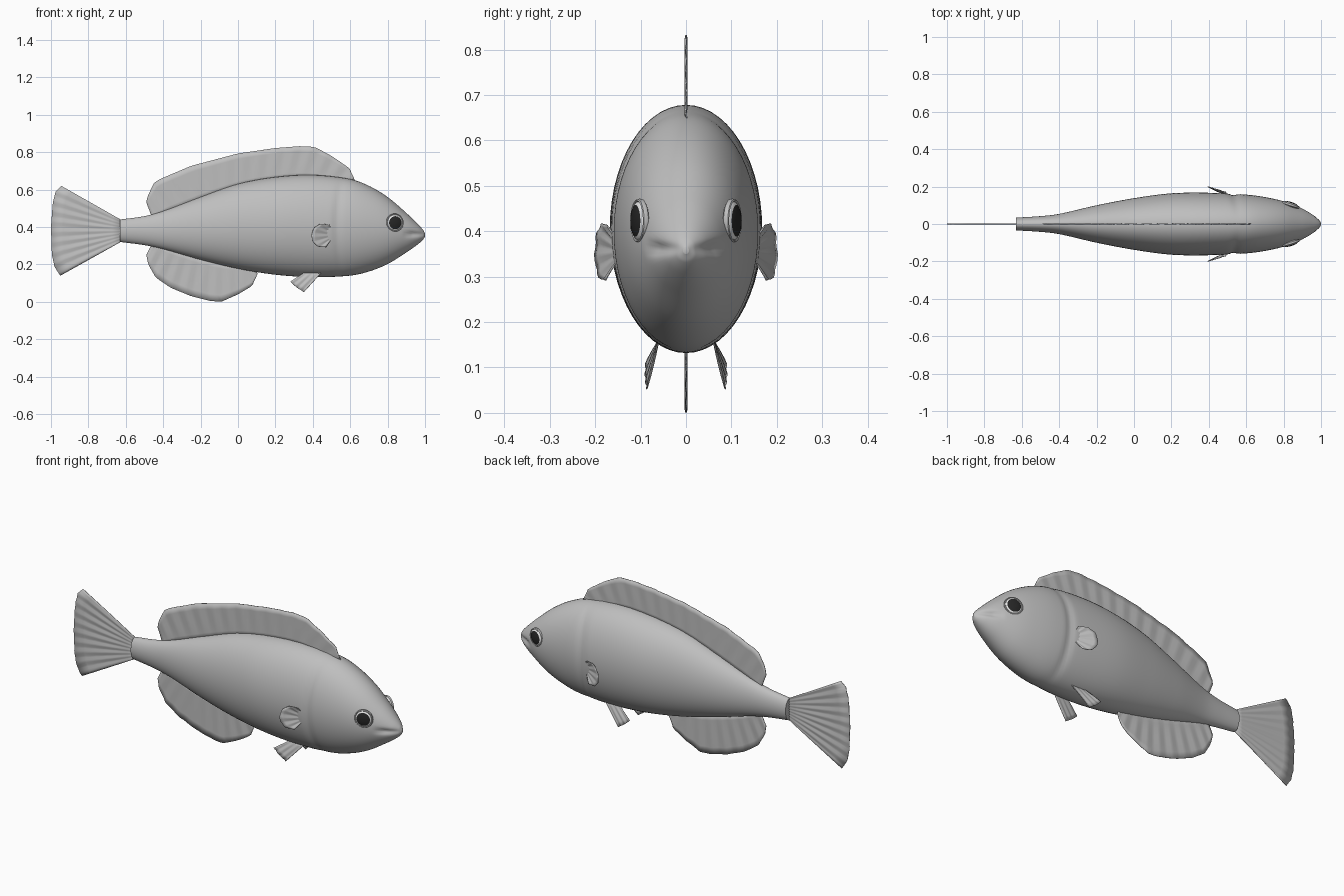
import bpy
import bmesh
from math import sin, cos, pi, exp, radians, sqrt
from mathutils import Vector, Matrix

cube = bpy.data.objects.get("Cube")
if cube:
    bpy.data.objects.remove(cube, do_unlink=True)


def material(name, grey):
    m = bpy.data.materials.new(name)
    m.use_nodes = True
    colour = (grey, grey, grey, 1)
    m.diffuse_color = colour
    m.node_tree.nodes["Principled BSDF"].inputs["Base Color"].default_value = colour
    return m


SKIN = material("grey skin", 0.52)
WHITE = material("eye white", 0.8)
BLACK = material("pupil black", 0.02)


def finish(bm, name, mats, mirror=False, thickness=0, angle=40):
    bmesh.ops.recalc_face_normals(bm, faces=bm.faces)
    mesh = bpy.data.meshes.new(name)
    bm.to_mesh(mesh)
    bm.free()
    for m in mats:
        mesh.materials.append(m)
    ob = bpy.data.objects.new(name, mesh)
    bpy.context.collection.objects.link(ob)
    bpy.ops.object.select_all(action='DESELECT')
    ob.select_set(True)
    bpy.context.view_layer.objects.active = ob
    bpy.ops.object.shade_smooth_by_angle(angle=radians(angle))
    if thickness:
        mod = ob.modifiers.new("thickness", 'SOLIDIFY')
        mod.thickness = thickness
        mod.offset = 0
    if mirror:
        mod = ob.modifiers.new("mirror", 'MIRROR')
        mod.use_axis = (False, True, False)
    return ob


# Body outline: x, top, bottom, half width
OUTLINE = [
    (-0.63, 0.44, 0.32, 0.034), (-0.5, 0.458, 0.303, 0.042),
    (-0.4, 0.485, 0.282, 0.054), (-0.2, 0.56, 0.225, 0.1),
    (0, 0.63, 0.177, 0.138), (0.2, 0.667, 0.145, 0.164),
    (0.4, 0.678, 0.132, 0.167), (0.6, 0.656, 0.14, 0.157),
    (0.7, 0.62, 0.162, 0.144), (0.8, 0.56, 0.202, 0.121),
    (0.9, 0.475, 0.264, 0.083), (0.96, 0.417, 0.306, 0.05),
    (0.99, 0.384, 0.333, 0.024), (1, 0.366, 0.35, 0.008)]


def outline(x):
    """Smooth top, bottom and half width at x."""
    i = 0
    while i < len(OUTLINE) - 2 and x > OUTLINE[i + 1][0]:
        i += 1
    a, b = OUTLINE[i], OUTLINE[i + 1]
    p, n = OUTLINE[max(i - 1, 0)], OUTLINE[min(i + 2, len(OUTLINE) - 1)]
    h = b[0] - a[0]
    t = (x - a[0]) / h
    out = []
    for k in (1, 2, 3):
        ma = (b[k] - p[k]) / (b[0] - p[0]) * h
        mb = (n[k] - a[k]) / (n[0] - a[0]) * h
        out.append((2*t**3 - 3*t*t + 1) * a[k] + (t**3 - 2*t*t + t) * ma
                   + (3*t*t - 2*t**3) * b[k] + (t**3 - t*t) * mb)
    return out


def bridge(bm, rows, closed):
    for r, s in zip(rows, rows[1:]):
        for j in range(len(r) if closed else len(r) - 1):
            k = (j + 1) % len(r)
            bm.faces.new((r[j], r[k], s[k], s[j]))


# Body: lofted ellipses with a gill groove and a mouth crease
bm = bmesh.new()
RINGS, SIDES = 120, 56
rings = []
for i in range(RINGS + 1):
    x = -0.63 + 1.63 * sin(i / RINGS * pi / 2)
    top, bottom, width = outline(x)
    ring = []
    for j in range(SIDES):
        a = 2 * pi * j / SIDES
        y = width * cos(a)
        z = (top + bottom) / 2 + (top - bottom) / 2 * sin(a)
        gill = 0.53 + 0.4 * (z - 0.4) ** 2
        y *= 1 - 0.05 * exp(-((x - gill) / 0.02) ** 2)
        mouth = min(max((x - 0.88) / 0.05, 0), 1)
        y *= 1 - 0.2 * mouth * exp(-((z - 0.362) / 0.013) ** 2)
        ring.append(bm.verts.new((x, y, z)))
    rings.append(ring)
bridge(bm, rings, True)
bm.faces.new(rings[0])
bm.faces.new(rings[-1])
finish(bm, "body", [SKIN])


def resample(points, count):
    """Evenly spaced points along a polyline."""
    pts = [Vector(p) for p in points]
    lengths = [(b - a).length for a, b in zip(pts, pts[1:])]
    out = []
    for i in range(count + 1):
        d = sum(lengths) * i / count
        k = 0
        while k < len(lengths) - 1 and d > lengths[k]:
            d -= lengths[k]
            k += 1
        out.append(pts[k].lerp(pts[k + 1], min(d / lengths[k], 1)))
    return out


def fin(name, base, tip, rays, ripple=0.002, mirror=False):
    """Pleated sheet spread between a base line and a tip line."""
    bm = bmesh.new()
    base, tip = resample(base, rays), resample(tip, rays)
    rows = []
    for r in range(7):
        t = r / 6
        row = []
        for j in range(rays + 1):
            p = base[j].lerp(tip[j], t)
            p.y += ripple * sin(pi * t * 0.8) * (1 if j % 4 < 2 else -1)
            row.append(bm.verts.new(p))
        rows.append(row)
    bridge(bm, rows, False)
    finish(bm, name, [SKIN], mirror, 0.003, 60)


def flat(pairs):
    return [(x, 0, z) for x, z in pairs]


def along(x0, x1, side, inset):
    """Base line that follows the back (0) or belly (1)."""
    xs = [x0 + (x1 - x0) * i / 16 for i in range(17)]
    return flat([(x, outline(x)[side] + inset) for x in xs])


# Fins on the centre line
fin("dorsal_fin", along(-0.46, 0.61, 0, -0.015),
    flat([(-0.49, 0.53), (-0.485, 0.56), (-0.45, 0.635), (-0.42, 0.655),
          (-0.25, 0.727), (0, 0.793), (0.2, 0.822), (0.33, 0.832),
          (0.41, 0.828), (0.5, 0.78), (0.595, 0.715), (0.625, 0.65)]), 56)
fin("anal_fin", along(-0.46, 0.09, 1, 0.015),
    flat([(-0.49, 0.25), (-0.48, 0.2), (-0.44, 0.13), (-0.36, 0.075),
          (-0.25, 0.03), (-0.15, 0.005), (-0.09, 0), (0, 0.04),
          (0.075, 0.085), (0.105, 0.15)]), 36)
fin("tail_fin", flat([(-0.61, 0.43), (-0.61, 0.33)]),
    flat([(-0.945, 0.62), (-0.975, 0.59), (-0.99, 0.53), (-1, 0.4),
          (-0.995, 0.25), (-0.98, 0.185), (-0.95, 0.14)]), 36)

# Paired fins
fin("pectoral_fins", [(0.5, 0.15, 0.335), (0.5, 0.15, 0.38)],
    [(0.47, 0.176, 0.292), (0.425, 0.19, 0.295), (0.397, 0.199, 0.325),
     (0.393, 0.2, 0.36), (0.405, 0.196, 0.395), (0.44, 0.186, 0.417),
     (0.49, 0.172, 0.412)], 20, mirror=True)
fin("pelvic_fins", [(0.36, 0.06, 0.16), (0.45, 0.06, 0.16)],
    [(0.28, 0.088, 0.108), (0.31, 0.089, 0.08), (0.352, 0.086, 0.052)],
    12, mirror=True)

# Eyes: flattened balls turned slightly forward, dark pupil in a pale rim
width = outline(0.838)[2]
place = Matrix.Translation((0.838, width - 0.006, 0.423)) @ \
    Matrix.Rotation(radians(-18), 4, 'Z') @ Matrix.Rotation(radians(-90), 4, 'X')
bm = bmesh.new()
bmesh.ops.create_uvsphere(bm, u_segments=32, v_segments=24, radius=0.044)
for f in bm.faces:
    c = f.calc_center_median()
    f.material_index = 1 if c.z > 0 and sqrt(c.x ** 2 + c.y ** 2) < 0.036 else 0
bm.transform(place @ Matrix.Diagonal((1, 1, 0.36, 1)))
finish(bm, "eyes", [WHITE, BLACK], mirror=True)

# Eyelids: thin rounded rings around the eyes
bm = bmesh.new()
rings = []
for i in range(32):
    a = 2 * pi * i / 32
    ring = []
    for j in range(8):
        b = 2 * pi * j / 8
        r = 0.045 + 0.004 * cos(b)
        ring.append(bm.verts.new((r * cos(a), r * sin(a), 0.007 * sin(b))))
    rings.append(ring)
bridge(bm, rings + rings[:1], True)
bm.transform(place)
finish(bm, "eyelids", [SKIN], mirror=True)
